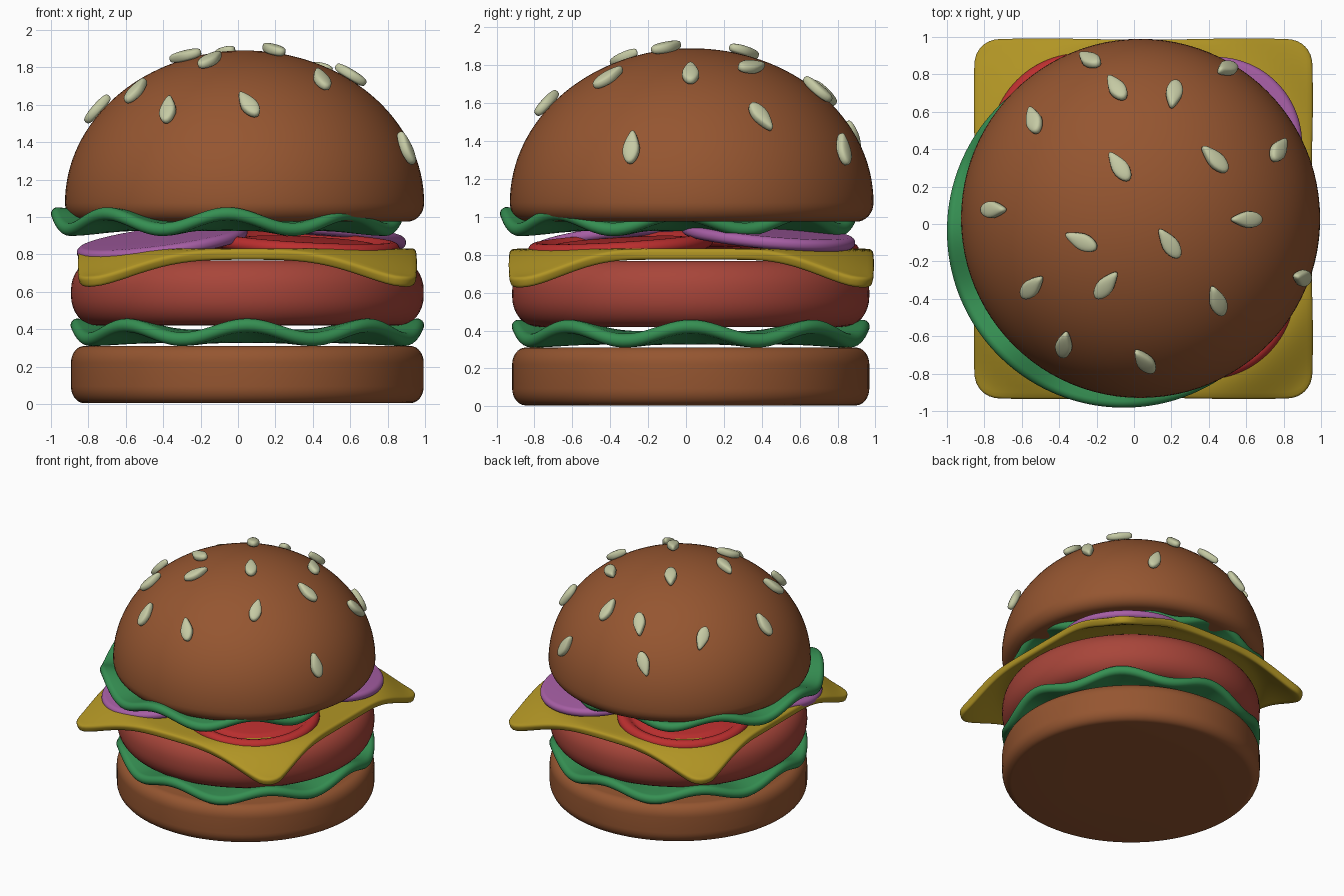
import bpy, bmesh, math
from mathutils import Vector, Matrix, Quaternion

if "Cube" in bpy.data.objects:
    bpy.data.objects.remove(bpy.data.objects["Cube"])


def material(name, rgb):
    m = bpy.data.materials.new(name)
    m.diffuse_color = (*rgb, 1)
    m.use_nodes = True
    m.node_tree.nodes["Principled BSDF"].inputs["Base Color"].default_value = m.diffuse_color
    return m


BUN = material("toasted brown", (0.30, 0.092, 0.030))
LETTUCE = material("leaf green", (0.036, 0.275, 0.085))
PATTY = material("meat red brown", (0.39, 0.060, 0.042))
CHEESE = material("cheese yellow", (0.44, 0.300, 0.018))
TOMATO = material("tomato red", (0.50, 0.028, 0.028))
ONION = material("onion purple", (0.39, 0.115, 0.38))
SEED = material("sesame cream", (0.56, 0.59, 0.37))


def finish(name, bm, mat, loc=(0, 0, 0), rot=None):
    bmesh.ops.recalc_face_normals(bm, faces=bm.faces)
    me = bpy.data.meshes.new(name)
    bm.to_mesh(me)
    bm.free()
    me.materials.append(mat)
    for p in me.polygons:
        p.use_smooth = True
    ob = bpy.data.objects.new(name, me)
    bpy.context.collection.objects.link(ob)
    ob.location = loc
    if rot:
        ob.rotation_mode = 'QUATERNION'
        ob.rotation_quaternion = rot
    return ob


def arc(cr, cz, a, b, t0, t1, n=8):
    """Elliptical arc of (radius, height) points."""
    ts = [math.radians(t0 + (t1 - t0) * i / n) for i in range(n + 1)]
    return [(cr + a * math.cos(t), cz + b * math.sin(t)) for t in ts]


def disc(r, z0, z1, rr, rz):
    """Profile of a flat disc with rounded rim."""
    return ([(0, z0), (r * 0.45, z0)] + arc(r - rr, z0 + rz, rr, rz, -90, 0)
            + arc(r - rr, z1 - rz, rr, rz, 0, 90) + [(r * 0.45, z1), (0, z1)])


def lathe(name, profile, mat, loc, rot=None, segs=96, warp=None):
    bm = bmesh.new()
    rings = []
    for r, z in profile:
        if r < 1e-5:
            rings.append([bm.verts.new((0, 0, z))] * segs)
            continue
        ring = []
        for i in range(segs):
            t = 2 * math.pi * i / segs
            dz = warp(r, t) if warp else 0
            ring.append(bm.verts.new((r * math.cos(t), r * math.sin(t), z + dz)))
        rings.append(ring)
    for a, b in zip(rings, rings[1:]):
        for i in range(segs):
            j = (i + 1) % segs
            vs = list(dict.fromkeys((a[i], a[j], b[j], b[i])))
            if len(vs) > 2:
                bm.faces.new(vs)
    bmesh.ops.remove_doubles(bm, verts=bm.verts, dist=1e-5)
    return finish(name, bm, mat, loc, rot)


def smooth(a, b, x):
    t = max(0, min(1, (x - a) / (b - a)))
    return t * t * (3 - 2 * t)


# Bottom bun and patty
lathe("bottom_bun", disc(0.943, 0.005, 0.31, 0.07, 0.09), BUN, (0.05, 0.025, 0))
lathe("patty", disc(0.943, 0.42, 0.768, 0.13, 0.16), PATTY, (0.05, 0.025, 0))


# Lettuce leaves: flat in the middle, rippled at the rim
def ripple(amp, lift):
    return lambda r, t: smooth(0.55, 0.92, r) * (lift + amp * math.cos(8 * t))


def leaf(name, z0, z1, amp, lift, loc):
    r, h = 0.945, (z1 - z0) / 2
    steps = [0.3, 0.55, 0.62, 0.7, 0.77, 0.84]
    prof = ([(0, z0)] + [(s, z0) for s in steps]
            + arc(r - h, z0 + h, h, h, -90, 90, 12)
            + [(s, z1) for s in reversed(steps)] + [(0, z1)])
    lathe(name, prof, LETTUCE, loc, segs=160, warp=ripple(amp, lift))


leaf("lower_lettuce", 0.325, 0.398, 0.037, 0.022, (0.05, 0.025, 0))
leaf("upper_lettuce", 0.925, 0.995, 0.042, 0.015, (-0.055, -0.037, 0))

# Cheese slice: rounded square with drooping corners
HX, HY, RC, N = 0.90, 0.957, 0.13, 48
bm = bmesh.new()
bmesh.ops.create_grid(bm, x_segments=N, y_segments=N, size=1)
for v in bm.verts:
    x, y = v.co.x * HX, v.co.y * HY
    dx, dy = abs(x) - (HX - RC), abs(y) - (HY - RC)
    if dx > 0 and dy > 0:
        k = max(dx, dy) / math.hypot(dx, dy)
        x = math.copysign(HX - RC + dx * k, x)
        y = math.copysign(HY - RC + dy * k, y)
    droop = 0.155 * smooth(0.92, 1.29, math.hypot(x, y))
    v.co = (x, y, -droop)
cheese = finish("cheese_slice", bm, CHEESE, (0.05, 0.028, 0.803))
sol = cheese.modifiers.new("thickness", 'SOLIDIFY')
sol.thickness, sol.offset = 0.058, 0
bev = cheese.modifiers.new("soft_edge", 'BEVEL')
bev.width, bev.segments, bev.limit_method = 0.018, 3, 'ANGLE'
bev.angle_limit = math.radians(50)


# Tomato and onion slices leaning outwards
def lean(x, y, deg):
    axis = Vector((0, 0, 1)).cross(Vector((x - 0.05, y - 0.03, 0)).normalized())
    return Quaternion(axis, math.radians(deg))


tomato = ([(0, -0.03), (0.4, -0.03)] + arc(0.445, 0, 0.045, 0.04, -90, 90, 12)
          + [(0.415, 0.03), (0.395, 0.012), (0.37, 0.010), (0.35, 0.022),
             (0.32, 0.026), (0, 0.026)])
for name, x, y in (("front_tomato", 0.375, -0.345), ("back_tomato", -0.28, 0.425)):
    lathe(name, tomato, TOMATO, (x, y, 0.85), lean(x, y, 4.5))

onion = disc(0.46, -0.032, 0.032, 0.035, 0.03)
for name, x, y, z, deg in (("front_onion", -0.405, -0.37, 0.865, 10),
                           ("back_onion", 0.44, 0.435, 0.90, 7)):
    lathe(name, onion, ONION, (x, y, z), lean(x, y, deg))

# Top bun dome
CX, CY, CZ, R, H = 0.035, 0.03, 1.075, 0.96, 0.815
dome = ([(0, 0.975), (0.5, 0.975)] + arc(R - 0.09, CZ, 0.09, CZ - 0.975, -90, 0)
        + arc(0, CZ, R, H, 0, 90, 32)[1:-1] + [(0, CZ + H)])
lathe("top_bun", dome, BUN, (CX, CY, 0))

# Sesame seeds: plan position and direction of the pointed end in degrees
SEEDS = [(-.24, .885, 150), (-.095, .735, 125), (.215, .70, 260), (.50, .837, 200),
         (-.54, .56, 105), (-.08, .31, 125), (.435, .35, 135), (.78, .40, 60),
         (-.757, .077, 0), (.607, .024, 180), (-.285, -.093, 155), (.19, -.105, 125),
         (-.15, -.33, 50), (-.55, -.34, 45), (.45, -.415, 110), (.905, -.29, 165),
         (-.377, -.65, 80), (.056, -.74, 130)]
for i, (sx, sy, deg) in enumerate(SEEDS):
    x, y = sx - CX, sy - CY
    k = 1 - 0.028 / R
    x, y = x * k, y * k
    z = H * math.sqrt(max(0.01, 1 - (x * x + y * y) / R ** 2))
    n = Vector((x / R ** 2, y / R ** 2, z / H ** 2)).normalized()
    a = math.radians(deg)
    # Lift the plan direction onto the dome's tangent plane
    d = Vector((math.cos(a), math.sin(a), 0))
    d.z = -(d.x * n.x + d.y * n.y) / n.z
    d.normalize()
    s = n.cross(d)
    rot = Matrix((d, s, n)).transposed().to_quaternion()
    bm = bmesh.new()
    bmesh.ops.create_uvsphere(bm, u_segments=20, v_segments=12, radius=1)
    for v in bm.verts:
        u = v.co.x
        w = 0.047 * (1 - 0.42 * smooth(-0.3, 1, u))
        flat = math.copysign(abs(v.co.z) ** 0.55, v.co.z)
        v.co = (0.095 * u, w * v.co.y, 0.029 * flat)
    finish("sesame_seed_%02d" % (i + 1), bm, SEED,
           Vector((CX + x, CY + y, CZ + z)) + n * 0.024, rot)
